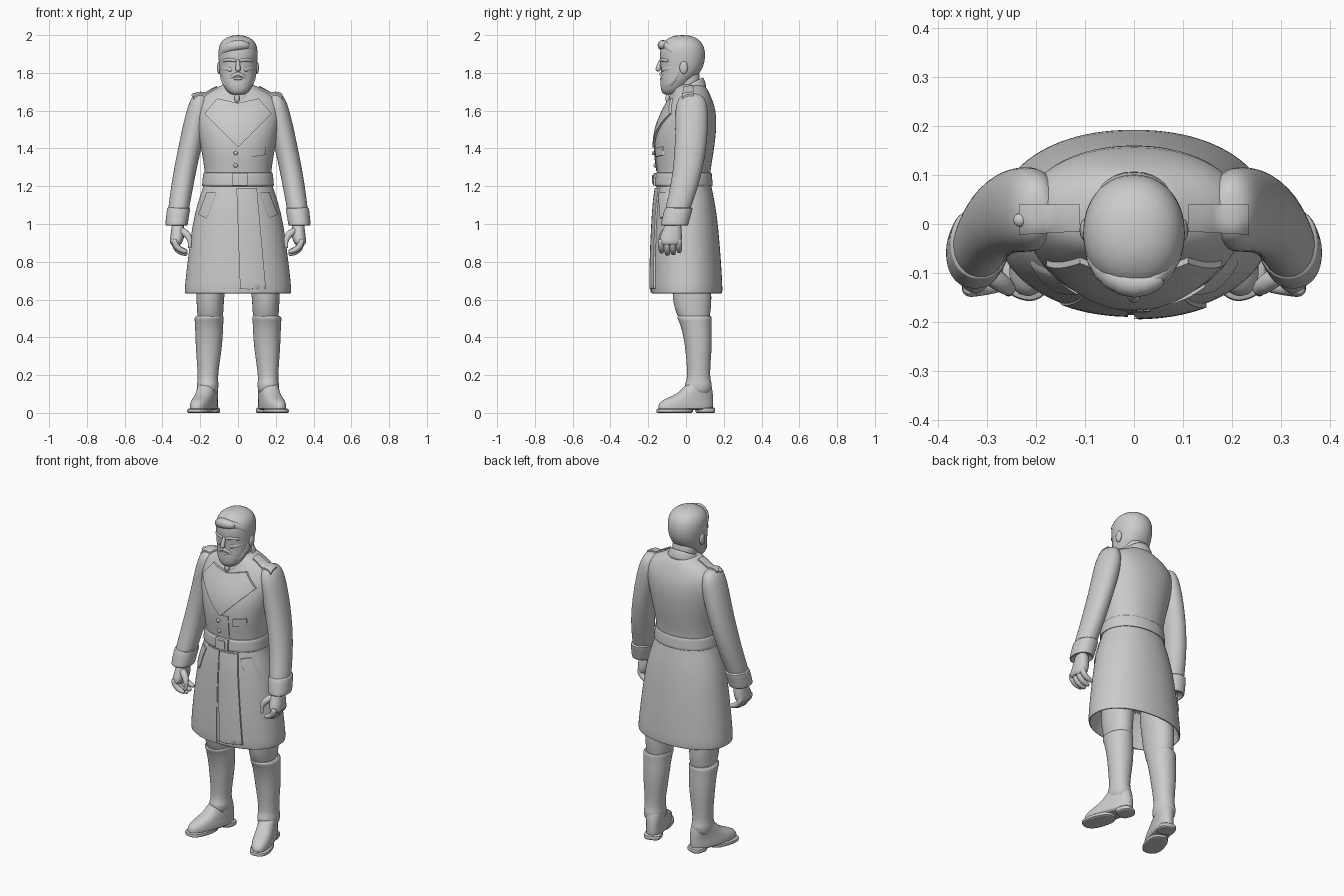
import bpy, bmesh, math
from mathutils import Vector, Matrix
from mathutils.bvhtree import BVHTree

grey = bpy.data.materials.new("plain_grey")
grey.diffuse_color = (0.6, 0.6, 0.6, 1)


def make(name, bm, subsurf=0, mirror=False):
    bmesh.ops.recalc_face_normals(bm, faces=bm.faces)
    me = bpy.data.meshes.new(name)
    bm.to_mesh(me)
    bm.free()
    me.materials.append(grey)
    ob = bpy.data.objects.new(name, me)
    bpy.context.collection.objects.link(ob)
    if subsurf:
        m = ob.modifiers.new("smooth", 'SUBSURF')
        m.levels = m.render_levels = subsurf
    if mirror:
        m = ob.modifiers.new("mirror", 'MIRROR')
        m.use_clip = False
        m.use_mirror_merge = False
    return ob


def skin(bm, loops):
    """Bridge a list of vertex loops and cap both ends."""
    vs = [[bm.verts.new(p) for p in lp] for lp in loops]
    n = len(vs[0])
    for a, b in zip(vs, vs[1:]):
        for i in range(n):
            j = (i + 1) % n
            bm.faces.new((a[i], a[j], b[j], b[i]))
    bm.faces.new(vs[0])
    bm.faces.new(vs[-1])


def loft(name, rings, p=2.2, n=32, mirror=False, tilt=0.0):
    """Stack of level superellipses given as (z, x0, x1, y0, y1)."""
    bm, loops = bmesh.new(), []
    for z, x0, x1, y0, y1 in rings:
        lp = []
        for i in range(n):
            a = math.tau * i / n
            c, s = math.cos(a), math.sin(a)
            dx = math.copysign(abs(c) ** (2 / p), c) * (x1 - x0) / 2
            dy = math.copysign(abs(s) ** (2 / p), s) * (y1 - y0) / 2
            lp.append(((x0 + x1) / 2 + dx, (y0 + y1) / 2 + dy, z + tilt * dy))
        loops.append(lp)
    skin(bm, loops)
    return make(name, bm, 1, mirror)


def tube(name, pts, mirror=False, n=10):
    """Rounded tube through (x, y, z, radius) points."""
    bm, loops = bmesh.new(), []
    ps = [Vector(q[:3]) for q in pts]
    rs = [q[3] for q in pts]
    d0, d1 = (ps[0] - ps[1]).normalized(), (ps[-1] - ps[-2]).normalized()
    ps = [ps[0] + d0 * rs[0] * .7] + ps + [ps[-1] + d1 * rs[-1] * .7]
    rs = [rs[0] * .6] + rs + [rs[-1] * .6]
    for k, (c, r) in enumerate(zip(ps, rs)):
        t = ps[min(k + 1, len(ps) - 1)] - ps[max(k - 1, 0)]
        q = t.to_track_quat('Z', 'Y')
        loops.append([c + q @ Vector((r * math.cos(math.tau * i / n),
                                      r * math.sin(math.tau * i / n), 0)) for i in range(n)])
    skin(bm, loops)
    return make(name, bm, 1, mirror)


def ball(name, c, r, mirror=False):
    bm = bmesh.new()
    bmesh.ops.create_uvsphere(bm, u_segments=24, v_segments=14, radius=1)
    bm.transform(Matrix.Translation(c) @ Matrix.Diagonal((*r, 1)))
    return make(name, bm, 0, mirror)


def patch(name, quad, t, targets, top=False, mirror=False, n=10):
    """Thin plate that hugs the targets, seen from the front or from the top."""
    dg = bpy.context.evaluated_depsgraph_get()
    trees = [BVHTree.FromObject(o, dg) for o in targets]
    bm, grid = bmesh.new(), []
    a, b, c, d = [Vector(q) for q in quad]
    for i in range(n + 1):
        row = []
        for j in range(n + 1):
            u, v = i / n, j / n
            q = a.lerp(b, u).lerp(d.lerp(c, u), v)
            o = Vector((q.x, q.y, 3)) if top else Vector((q.x, -1, q.y))
            ray = Vector((0, 0, -1)) if top else Vector((0, 1, 0))
            hits = [h for h in (tr.ray_cast(o, ray) for tr in trees) if h[0]]
            h = min(hits, key=lambda k: k[3]) if hits else trees[0].find_nearest(o)
            row.append(bm.verts.new(h[0] - ray * t))
        grid.append(row)
    for i in range(n):
        for j in range(n):
            bm.faces.new((grid[i][j], grid[i + 1][j], grid[i + 1][j + 1], grid[i][j + 1]))
    ext = bmesh.ops.extrude_face_region(bm, geom=bm.faces[:])
    for vert in [e for e in ext["geom"] if isinstance(e, bmesh.types.BMVert)]:
        vert.co += ray * (t + .008)
    return make(name, bm, 0, mirror)


# Coat: hollow hem, flared skirt, waist, chest and shoulders
coat_rings = [
    (.86, .20, -.13, .13), (.67, .265, -.168, .176), (.632, .274, -.176, .184),
    (.63, .282, -.184, .192), (.66, .283, -.187, .194), (.80, .268, -.185, .186),
    (1.0, .242, -.176, .170), (1.12, .212, -.168, .152), (1.19, .186, -.157, .136),
    (1.24, .175, -.150, .128), (1.29, .178, -.155, .130), (1.36, .188, -.166, .143),
    (1.45, .206, -.167, .156), (1.53, .222, -.150, .162), (1.60, .228, -.118, .158),
    (1.65, .218, -.090, .142), (1.69, .180, -.072, .126), (1.715, .125, -.066, .112),
    (1.74, .08, -.05, .095), (1.745, .03, -.02, .05)]
coat = loft("coat", [(z, -w, w, a, b) for z, w, a, b in coat_rings], 2.15, 48)

# Sleeves with turned cuffs
sleeves = loft("sleeves", [
    (1.692, .18, .215, .00, .06), (1.68, .16, .24, -.03, .09), (1.64, .15, .260, -.052, .112),
    (1.58, .15, .278, -.058, .117), (1.5, .17, .297, -.057, .116), (1.4, .193, .317, -.060, .108),
    (1.3, .218, .338, -.068, .090), (1.2, .236, .354, -.082, .066), (1.1, .256, .368, -.106, .030),
    (1.05, .262, .372, -.115, .015), (1.03, .28, .36, -.1, 0)], 2.1, 28, True)
loft("cuffs", [
    (1.09, .262, .366, -.10, .025), (1.085, .252, .376, -.113, .038), (1.06, .256, .379, -.12, .030),
    (1.01, .264, .384, -.131, .016), (.992, .266, .384, -.134, .012), (.988, .275, .375, -.125, .003),
    (1.02, .29, .36, -.11, -.02)], 2.2, 28, True)

# Hands: palm, curled fingers and thumb
loft("palms", [
    (1.03, .288, .350, -.105, -.025), (.98, .284, .352, -.118, -.025), (.94, .282, .358, -.136, -.02),
    (.905, .292, .362, -.146, -.022), (.885, .305, .356, -.14, -.03)], 2.3, 20, True)
for k, name in enumerate(("index", "middle", "ring", "little")):
    y, up = -.132 + .031 * k, (.012, 0, .003, .014)[k]
    tube(name + "_fingers", [(.336, y, .91, .018), (.332, y, .876 + up, .018),
                             (.308, y + .002, .85 + up, .017), (.276, y + .004, .842 + up, .013)], True)
tube("thumbs", [(.30, -.10, .965, .022), (.268, -.122, .945, .021),
                (.252, -.134, .915, .017), (.256, -.138, .88, .013)], True)

# Legs, tall boots and ankle folds
loft("trouser_legs", [
    (.85, .05, .20, -.08, .12), (.70, .064, .22, -.076, .132), (.60, .074, .221, -.070, .136),
    (.55, .076, .217, -.06, .132), (.50, .08, .215, -.04, .125), (.46, .09, .205, -.02, .12)], 2.1, 28, True)
loft("boot_shafts", [
    (.515, .09, .20, -.03, .12), (.515, .076, .225, -.046, .133), (.50, .074, .232, -.048, .137),
    (.48, .078, .228, -.034, .134), (.40, .08, .226, -.012, .138), (.32, .088, .222, -.002, .135),
    (.22, .104, .214, .007, .127), (.17, .106, .214, .004, .130), (.155, .102, .218, -.008, .138),
    (.135, .104, .217, -.006, .136), (.09, .108, .212, .0, .13)], 2.1, 28, True)
turn = Matrix.Translation((.155, .07, 0)) @ Matrix.Rotation(math.radians(18), 4, 'Z') \
    @ Matrix.Translation((-.155, -.07, 0))
for ob in (
    loft("shoes", [(.015, .11, .205, -.15, .14), (.02, .102, .213, -.16, .145),
                   (.05, .102, .212, -.157, .147), (.07, .105, .209, -.13, .146),
                   (.092, .106, .208, -.072, .144), (.115, .108, .208, -.035, .141),
                   (.15, .112, .206, -.002, .134), (.17, .12, .198, .02, .125)], 2.4, 28, True),
    loft("soles", [(0, .106, .213, -.158, .02), (0, .1, .219, -.168, .03), (.022, .1, .219, -.168, .035),
                   (.024, .11, .21, -.15, .02)], 2.5, 28, True),
    loft("heels", [(0, .113, .202, .06, .146), (0, .108, .207, .055, .152), (.028, .108, .207, .05, .152),
                   (.03, .12, .2, .06, .14)], 3, 28, True)):
    ob.data.transform(turn)

# Belt and buckle
belt = loft("belt", [(1.198, -.176, .176, -.148, .126), (1.2, -.190, .190, -.166, .142),
                     (1.205, -.191, .191, -.167, .142), (1.265, -.185, .185, -.164, .137),
                     (1.272, -.184, .184, -.163, .136), (1.274, -.165, .165, -.14, .12)], 2.15, 48)
patch("buckle", [(-.03, 1.197), (.05, 1.197), (.05, 1.278), (-.03, 1.278)], .010, [belt])
patch("buckle_plate", [(-.012, 1.214), (.034, 1.214), (.034, 1.26), (-.012, 1.26)], .015, [belt])

# Lapels, coat edges, pockets and shoulder straps
both = [coat, sleeves]
patch("lapels", [(0, 1.405), (.178, 1.585), (.11, 1.665), (0, 1.64)], .012, both, mirror=True)
patch("coat_overlap", [(.012, .632), (.15, .632), (.10, 1.19), (-.008, 1.19)], .009, [coat], n=20)
patch("coat_underlap", [(-.15, .636), (-.012, .636), (-.014, 1.19), (-.10, 1.19)], .004, [coat], n=20)
patch("chest_placket", [(-.012, 1.28), (.05, 1.28), (.05, 1.41), (-.012, 1.41)], .004, [coat])
patch("chest_pocket", [(.075, 1.355), (.145, 1.365), (.145, 1.41), (.075, 1.40)], .008, [coat])
patch("hip_pocket_flaps", [(.165, 1.03), (.212, 1.05), (.165, 1.17), (.115, 1.165)], .009, [coat], mirror=True)
patch("shoulder_straps", [(.11, -.015), (.235, -.022), (.235, .04), (.11, .04)], .009, both, top=True, mirror=True)
ball("strap_button", (-.232, .008, 1.682), (.014, .014, .012))
for k, (z, y) in enumerate(((1.375, -.172), (1.31, -.164))):
    ball("coat_button_%d" % k, (-.012, y, z), (.011, .008, .011))

# Standing collar and neck
loft("collar", [(1.66, -.105, .105, -.10, .115), (1.69, -.096, .096, -.092, .106), (1.728, -.086, .086, -.088, .094),
                (1.735, -.080, .080, -.082, .089), (1.73, -.073, .073, -.075, .082),
                (1.70, -.06, .06, -.06, .07)], 2.1, 32, tilt=.5)
loft("neck", [(1.66, -.07, .07, -.07, .078), (1.75, -.07, .07, -.065, .075), (1.84, -.07, .07, -.05, .07)])
ball("collar_clasp", (-.005, -.098, 1.665), (.014, .012, .022))

# Head with beard, hair and face
head_rings = [
    (1.684, .025, -.11, -.06), (1.69, .045, -.123, -.03), (1.71, .066, -.134, -.01),
    (1.75, .085, -.136, .025), (1.79, .095, -.132, .068), (1.83, .099, -.134, .09),
    (1.86, .102, -.136, .099), (1.90, .105, -.139, .103), (1.94, .102, -.134, .096),
    (1.97, .086, -.115, .077), (1.99, .058, -.083, .047), (2.0, .022, -.05, .01)]
head = loft("head", [(z, -w, w, a, b) for z, w, a, b in head_rings], 2.1, 40)
tube("nose", [(0, -.133, 1.865, .010), (0, -.143, 1.84, .012), (0, -.148, 1.818, .016)])
tube("brows", [(.015, -.132, 1.866, .010), (.045, -.124, 1.872, .011), (.075, -.098, 1.864, .009)], True)
tube("cheekbones", [(.035, -.116, 1.818, .018), (.065, -.093, 1.822, .017), (.082, -.06, 1.83, .014)], True)
tube("moustache", [(0, -.131, 1.795, .012), (.028, -.124, 1.786, .012), (.045, -.112, 1.765, .010)], True)
tube("lower_lip", [(-.018, -.132, 1.769, .007), (.018, -.132, 1.769, .007)])
tube("beard_sides", [(.086, -.03, 1.85, .012), (.084, -.045, 1.79, .017), (.066, -.078, 1.74, .022),
                     (.02, -.108, 1.722, .028)], True)
ball("ears", (.100, -.012, 1.828), (.011, .022, .034), True)
tube("hair_sweep", [(.045, -.115, 1.945, .022), (.005, -.13, 1.95, .030), (-.045, -.11, 1.938, .032),
                    (-.076, -.07, 1.912, .027), (-.083, -.035, 1.875, .020)])
tube("hair_side", [(.035, -.112, 1.95, .020), (.068, -.085, 1.932, .024), (.083, -.05, 1.90, .021),
                   (.085, -.03, 1.86, .016)])

# Smooth shading with crisp plate edges
for ob in bpy.data.objects:
    ob.select_set(True)
bpy.context.view_layer.objects.active = coat
bpy.ops.object.shade_smooth_by_angle(angle=math.radians(50))
